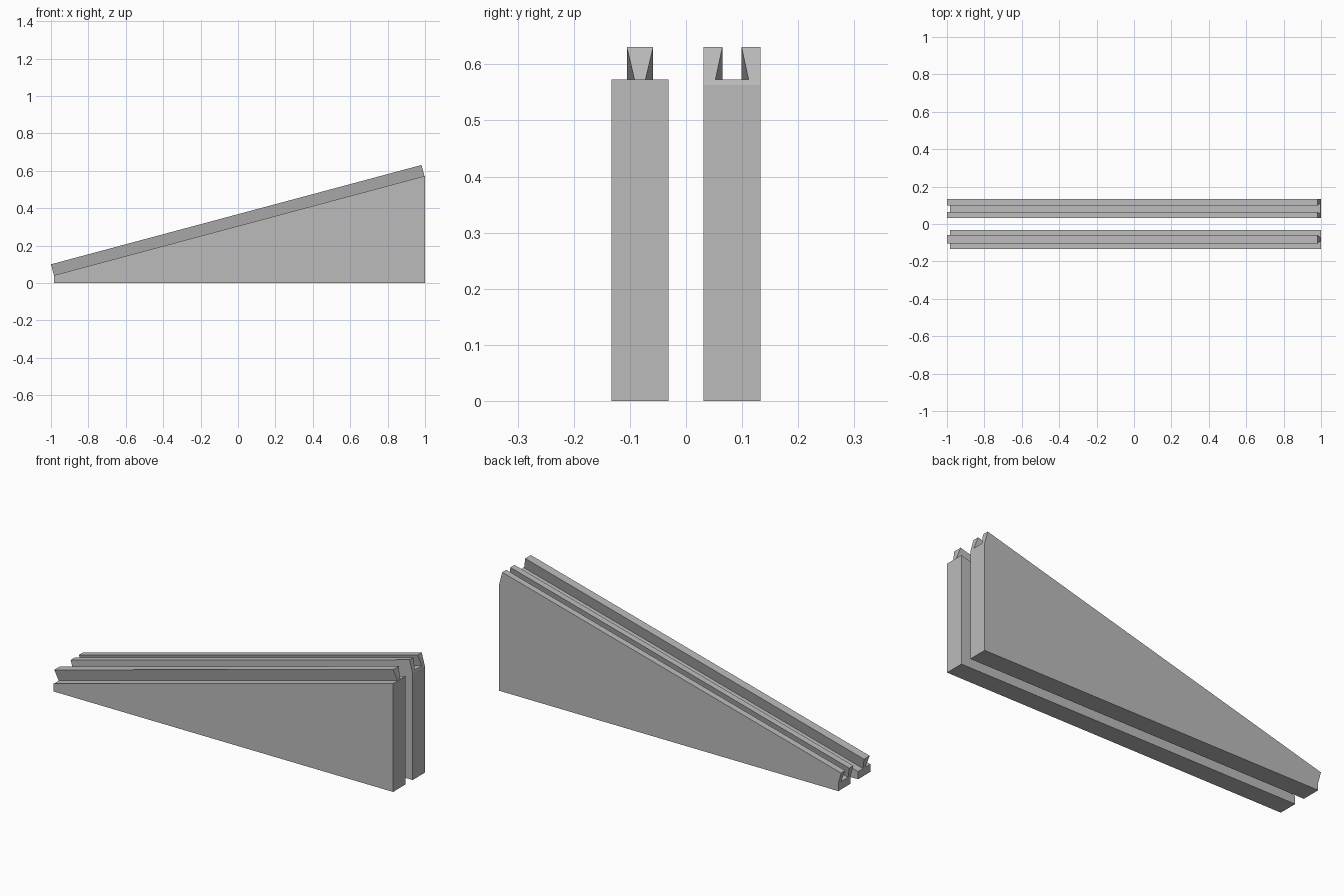
import bpy, bmesh, math
from mathutils import Vector

cube = bpy.data.objects.get("Cube")
if cube:
    bpy.data.objects.remove(cube, do_unlink=True)

grey = bpy.data.materials.new("plain_grey")
grey.use_nodes = True
colour = (0.5, 0.5, 0.5, 1)
grey.diffuse_color = colour
grey.node_tree.nodes["Principled BSDF"].inputs["Base Color"].default_value = colour

SLOPE = math.radians(15)
ALONG = Vector((math.cos(SLOPE), 0, math.sin(SLOPE)))
NORMAL = Vector((-math.sin(SLOPE), 0, math.cos(SLOPE)))
TOP_LOW = Vector((-1, 0, 0.1))      # low end of the sloping top edge
LENGTH = 2.051                      # length of the sloping top edge
HALF = 0.051                        # half thickness of each wedge
OFFSET = 0.082                      # distance of each wedge from the centre


def on_slope(s, depth):
    """Point at distance s up the slope, at a depth below its top plane."""
    return TOP_LOW + ALONG * s - NORMAL * depth


def prism(name, ring, sweep):
    """Sweep a closed ring of points into a solid."""
    bm = bmesh.new()
    face = bm.faces.new([bm.verts.new(p) for p in ring])
    out = bmesh.ops.extrude_face_region(bm, geom=[face])
    moved = [v for v in out["geom"] if isinstance(v, bmesh.types.BMVert)]
    bmesh.ops.translate(bm, verts=moved, vec=sweep)
    bmesh.ops.recalc_face_normals(bm, faces=bm.faces)
    mesh = bpy.data.meshes.new(name)
    bm.to_mesh(mesh)
    bm.free()
    mesh.materials.append(grey)
    obj = bpy.data.objects.new(name, mesh)
    bpy.context.collection.objects.link(obj)
    return obj


def wedge(name, y, profile):
    ring = [Vector((p[0], y - HALF, p[-1])) for p in profile]
    return prism(name, ring, Vector((0, 2 * HALF, 0)))


def dovetail(name, y, top, bottom, rise, depth, overrun=0):
    """Trapezoid section swept up the slope; rise lifts it above the top."""
    section = [(-top, -rise), (top, -rise), (bottom, depth), (-bottom, depth)]
    ring = [on_slope(-overrun, d) + Vector((0, y + w, 0)) for w, d in section]
    return prism(name, ring, ALONG * (LENGTH + 2 * overrun))


# Front wedge with its dovetail rail
low = on_slope(0, 0.061)
high_z = low.z + (1 - low.x) * math.tan(SLOPE)
wedge("rail_wedge", -OFFSET, [(low.x, 0), (1, 0), (1, high_z), (low.x, low.z)])
dovetail("dovetail_rail", -OFFSET, 0.0235, 0.0075, 0, 0.07)

# Back wedge with square-cut sloping ends
knee_low, knee_high = on_slope(0, 0.063), on_slope(LENGTH, 0.07)
socket = wedge("groove_wedge", OFFSET, [
    (knee_low.x, 0), (knee_high.x, 0), knee_high,
    on_slope(LENGTH, 0), on_slope(0, 0), knee_low])

# Undercut groove, continued past the surfaces for a clean cut
flare = (0.0295 - 0.017) / 0.06
cutter = dovetail("groove_cutter", OFFSET, 0.017 - flare * 0.02, 0.0295,
                  0.02, 0.06, 0.05)
cutter.hide_render = True
cut = socket.modifiers.new("groove", "BOOLEAN")
cut.operation = "DIFFERENCE"
cut.solver = "EXACT"
cut.object = cutter
bpy.context.view_layer.objects.active = socket
bpy.ops.object.modifier_apply(modifier=cut.name)
bpy.data.objects.remove(cutter, do_unlink=True)
